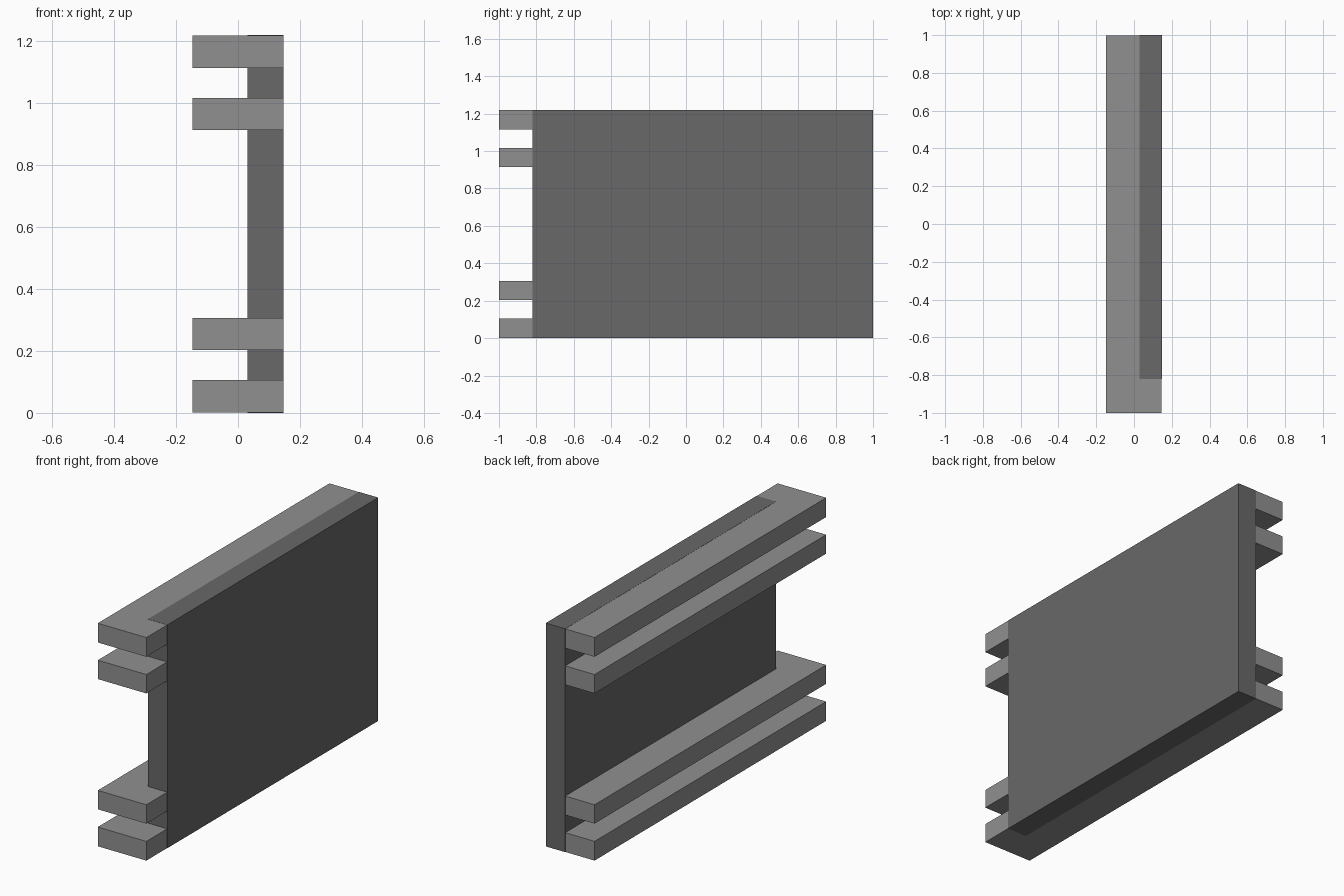
import bpy
import bmesh
from mathutils import Vector

if "Cube" in bpy.data.objects:
    bpy.data.objects.remove(bpy.data.objects["Cube"])


def make_material(name, value):
    mat = bpy.data.materials.new(name)
    mat.diffuse_color = (value, value, value, 1)
    mat.use_nodes = True
    mat.node_tree.nodes["Principled BSDF"].inputs["Base Color"].default_value = mat.diffuse_color
    return mat


def box(name, lo, hi, mat):
    lo, hi = Vector(lo), Vector(hi)
    bm = bmesh.new()
    bmesh.ops.create_cube(bm, size=1)
    bmesh.ops.scale(bm, vec=hi - lo, verts=bm.verts)
    bmesh.ops.translate(bm, vec=(lo + hi) / 2, verts=bm.verts)
    mesh = bpy.data.meshes.new(name)
    bm.to_mesh(mesh)
    bm.free()
    mesh.materials.append(mat)
    obj = bpy.data.objects.new(name, mesh)
    bpy.context.collection.objects.link(obj)
    return obj


light_grey = make_material("light grey", 0.28)
dark_grey = make_material("dark grey", 0.138)

HALF = 0.147      # half of the overall width
HEIGHT = 1.22
EPS = 0.0008      # panel stands just proud of the rail faces

# Four horizontal rails: lower pair, mirrored to give the upper pair
for i, (z0, z1) in enumerate([(0.0, 0.106), (0.202, 0.306)]):
    box(f"lower_rail_{i + 1}", (-HALF, -1, z0 + EPS), (HALF - EPS, 1 - EPS, z1), light_grey)
    box(f"upper_rail_{i + 1}", (-HALF, -1, HEIGHT - z1), (HALF - EPS, 1 - EPS, HEIGHT - z0 - EPS), light_grey)

# Upright panel enclosing the rail backs, stopping short of the front ends
box("panel", (0.03, -0.82, 0), (HALF, 1, HEIGHT), dark_grey)
